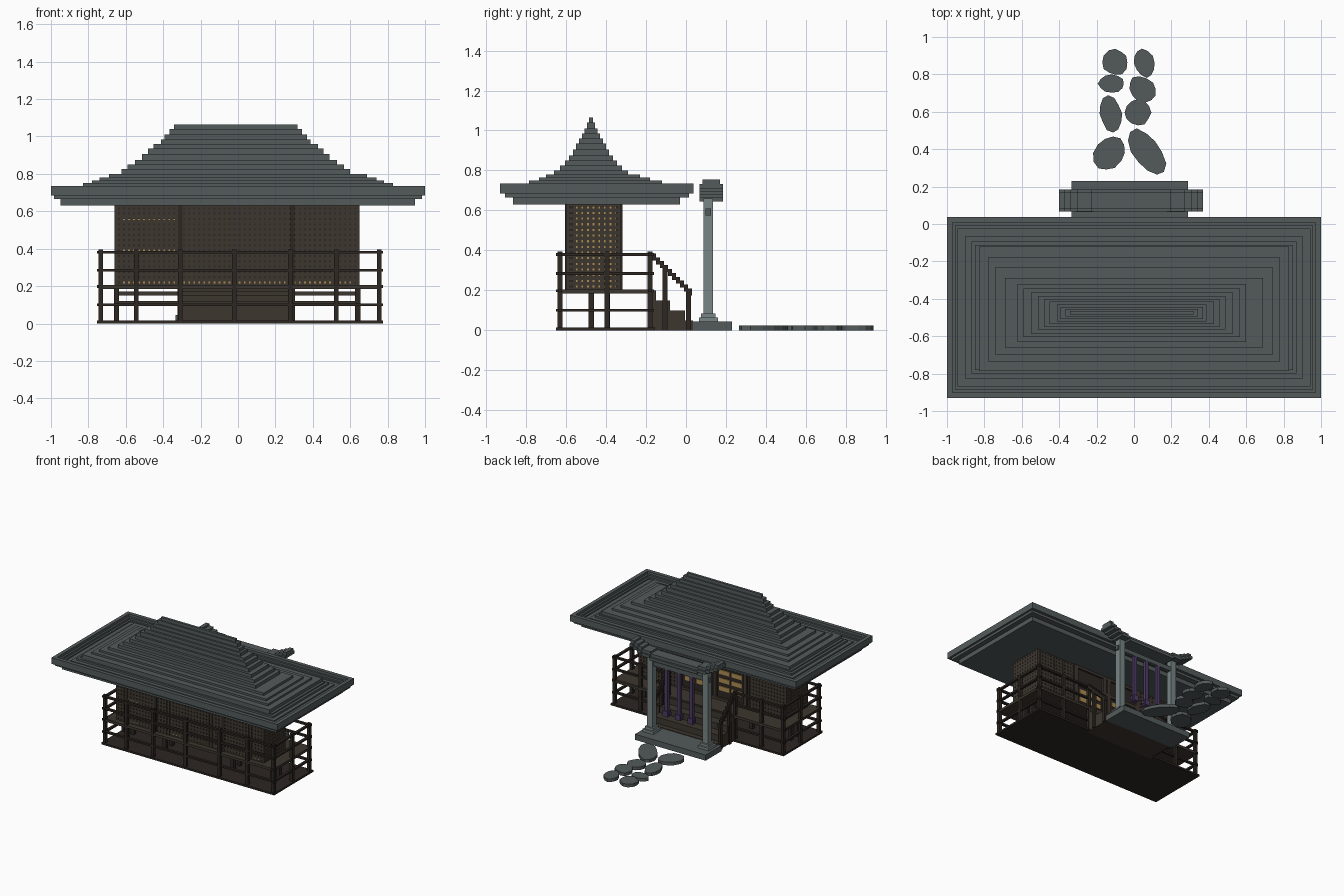
import bpy, bmesh, math, random

if "Cube" in bpy.data.objects:
    bpy.data.objects.remove(bpy.data.objects["Cube"])

random.seed(4)


def material(name, rgb):
    m = bpy.data.materials.new(name)
    m.diffuse_color = (*rgb, 1)
    m.use_nodes = True
    m.node_tree.nodes["Principled BSDF"].inputs["Base Color"].default_value = m.diffuse_color
    return m


ROOF = material("slate grey", (0.088, 0.104, 0.104))
PILLAR = material("pale stone", (0.19, 0.235, 0.235))
WOOD = material("brown wood", (0.047, 0.037, 0.028))
DARK = material("dark wood", (0.026, 0.02, 0.016))
GOLD = material("gold paper", (0.42, 0.27, 0.085))
PURPLE = material("purple cord", (0.075, 0.045, 0.13))


def finish(name, mat, bm):
    me = bpy.data.meshes.new(name)
    bmesh.ops.recalc_face_normals(bm, faces=bm.faces)
    bm.to_mesh(me)
    bm.free()
    me.materials.append(mat)
    ob = bpy.data.objects.new(name, me)
    bpy.context.collection.objects.link(ob)
    return ob


def part(name, mat, boxes):
    """One object made of boxes (x0, x1, y0, y1, z0, z1)."""
    bm = bmesh.new()
    for x0, x1, y0, y1, z0, z1 in boxes:
        cube = bmesh.ops.create_cube(bm, size=1)["verts"]
        for v in cube:
            v.co = ((x0, x1)[v.co.x > 0], (y0, y1)[v.co.y > 0], (z0, z1)[v.co.z > 0])
    return finish(name, mat, bm)


def frame(hx, y0, y1, w, z0, z1):
    """Four boxes forming a rectangular ring."""
    return [(-hx, hx, y0, y0 + w, z0, z1), (-hx, hx, y1 - w, y1, z0, z1),
            (-hx, -hx + w, y0 + w, y1 - w, z0, z1), (hx - w, hx, y0 + w, y1 - w, z0, z1)]


# eaves: stepped underside and a raised rim around a shallow gutter
eaves = [(-.95, .945, -.865, -.03, .63, .665), (-.985, .985, -.905, .015, .665, .69)]
for inset, w, top in [(0, .03, .735), (.03, .015, .715), (.045, .015, .70)]:
    eaves += frame(1 - inset, -.93 + inset, .037 - inset, w, .685, top)
for inset, top in [(.10, .70), (.13, .715), (.15, .725)]:
    eaves.append((-1 + inset, 1 - inset, -.93 + inset, .037 - inset, .685, top))
part("roof_eaves", ROOF, eaves)

# stepped roof, concave towards the ridge: half width, y range, top
tiers = [(.83, -.785, -.12, .75), (.78, -.735, -.18, .765), (.74, -.70, -.23, .78),
         (.69, -.66, -.29, .80), (.61, -.63, -.32, .825), (.58, -.605, -.345, .85),
         (.54, -.585, -.365, .875), (.50, -.565, -.385, .905), (.47, -.55, -.40, .935),
         (.44, -.535, -.415, .96), (.40, -.52, -.43, .985), (.38, -.507, -.443, 1.01),
         (.355, -.495, -.455, 1.04), (.33, -.485, -.465, 1.065)]
roof, base = [], .70
for hx, y0, y1, top in tiers:
    c = -.012 if hx < .65 else 0
    roof.append((c - hx, c + hx, y0, y1, base, top))
    base = top
part("roof_tiers", ROOF, roof)

# base slab, deck and body
part("base_slab", DARK, [(-.755, .775, -.65, -.155, 0, .015)])
part("deck", WOOD, [(-.745, .765, -.64, -.165, .185, .205)])
part("wall_core", DARK, [(-.652, .642, -.592, -.333, .2, .65)])

# lattice over the four walls
WX0, WX1, WY0, WY1 = -.66, .65, -.60, -.325


def steps(a, b, n):
    return [a + (b - a) * i / n for i in range(n + 1)]


def clear_of_door(x):
    return x < -.30 or x > .28


lattice = []
for x in steps(WX0 + .01, WX1 - .01, 48):
    lattice.append((x - .009, x + .009, WY0, WY0 + .008, .2, .64))
    if clear_of_door(x):
        lattice.append((x - .009, x + .009, WY1 - .008, WY1, .2, .64))
for y in steps(WY0 + .01, WY1 - .01, 9):
    for xa in (WX0, WX1 - .008):
        lattice.append((xa, xa + .008, y - .01, y + .01, .2, .64))
for z in steps(.205, .63, 15):
    za, zb = z - .009, z + .009
    lattice += [(WX0, WX1, WY0 + .001, WY0 + .008, za, zb),
                (WX0, -.30, WY1 - .008, WY1 - .001, za, zb), (.28, WX1, WY1 - .008, WY1 - .001, za, zb),
                (WX0 + .001, WX0 + .008, WY0, WY1, za, zb), (WX1 - .008, WX1 - .001, WY0, WY1, za, zb)]
part("wall_lattice", WOOD, lattice)

# gold paper glimpsed through the lattice
paper = [(-.655, -.651, -.57, -.35, .21, .62), (.641, .645, -.57, -.35, .21, .62)]
paper += [(-.62, x1, -.595, -.591, z, z + .018) for z, x1 in [(.21, .62), (.382, -.31), (.54, -.31)]]
part("lattice_paper", GOLD, paper)

# doorway: frame, panels and gold windows
part("door_frame", WOOD, [(x - .015, x + .015, -.335, -.318, .2, .64) for x in (-.30, -.03, .01, .28)]
     + [(-.30, .28, -.335, -.318, z, z + .025) for z in (.2, .47, .61)])
part("door_windows", GOLD, [(x, x + .09, -.335, -.327, z, z + .035)
                            for x in (-.265, -.155, .045, .15) for z in (.28, .345, .41)])
part("wall_posts", DARK, [(x - .012, x + .012, y - .008, y + .008, .2, .64)
                          for x in (-.31, .29) for y in (-.597, -.328)])

# veranda railing and supports
X0, X1, Y0, Y1 = -.735, .755, -.63, -.18
xs = [X0, -.545, -.31, -.02, .28, .525, X1]
posts = [(x, Y0) for x in xs] + [(x, Y1) for x in xs if x != -.02]
posts += [(x, y) for x in (X0, X1) for y in (-.395,)]
part("railing_posts", DARK, [(x - .012, x + .012, y - .012, y + .012, 0, .395) for x, y in posts])
rails = []
for z in (.38, .285, .198, .10, .008):
    a, b, e = z - .007, z + .007, .02
    rails += [(X0 - e, X1 + e, Y0 - .01, Y0 + .01, a, b),
              (X0 - e, -.31, Y1 - .01, Y1 + .01, a, b), (.29, X1 + e, Y1 - .01, Y1 + .01, a, b)]
    rails += [(x - .01, x + .01, Y0 - e, Y1 + e, a, b) for x in (X0, X1)]
part("railing_rails", DARK, rails)
part("under_posts", DARK, [(x - .014, x + .014, y - .014, y + .014, 0, .19)
                           for x in (-.65, -.31, .29, .64) for y in (-.475, -.395)])
part("under_beams", WOOD, [(-.65, .64, y - .01, y + .01, z - .01, z + .01)
                           for y, z in ((-.475, .11), (-.395, .16))])

# stairs with stepped handrails
part("stairs", WOOD, [(-.31, .29, -.19, y1, 0, z) for y1, z in
                      [(-.15, .2), (-.08, .15), (-.005, .10), (.035, .05)]])
hand = []
for x in (-.31, .29):
    hand += [(x - .012, x + .012, -.17 + i * .02, -.15 + i * .02, .35 - i * .0195, .385 - i * .0195)
             for i in range(10)]
    hand += [(x - .012, x + .012, -.118, -.093, 0, .32), (x - .012, x + .012, .0, .024, 0, .21)]
part("stair_handrails", DARK, hand)

# gate: plinth, pillars, tie beam and upturned lintel
part("gate_plinth", ROOF, [(-.335, .29, .03, .23, 0, .045)])
gate_x = (-.265, .225)
part("gate_pillars", PILLAR, [(x - .024, x + .024, .088, .136, .04, .66) for x in gate_x])
part("pillar_feet", PILLAR, [(x - r, x + r, .112 - r, .112 + r, .04, z)
                             for x in gate_x for r, z in ((.048, .065), (.036, .085))])
part("gate_tie_beam", ROOF, [(-.30, .26, .098, .126, .575, .61)])
lintel = []
C = -.016
ends = [.21, .285, .32, .355, .386]
for i, r in enumerate(ends):
    z = .645 + i * .016
    spans = [(C - r, C + r)] if i == 0 else [(C - r, C - ends[i - 1]), (C + ends[i - 1], C + r)]
    for a, b in spans:
        lintel += [(a, b, .068, .185, z, z + .022), (a, b, .082, .17, z + .02, z + .046)]
part("gate_lintel", ROOF, lintel)

# hanging cords with bells
cord_x = (-.13, -.02, .09)
part("cords", PURPLE, [(x - .013, x + .013, .099, .125, .22, .59) for x in cord_x])
part("bells", PURPLE, [b for x in cord_x for b in ((x - .022, x + .022, .09, .134, .20, .245),
                                                  (x - .03, x + .03, .1, .124, .212, .235))])

# stepping stones: centre, radii, lean
stones = [(-.13, .38, .092, .093, .2), (.07, .385, .105, .12, -.5), (-.125, .59, .065, .097, -.2),
          (.02, .595, .07, .07, 0), (-.12, .75, .07, .05, 0), (.045, .72, .08, .07, -.2),
          (-.1, .865, .068, .07, 0), (.055, .86, .062, .075, -.2)]
for i, (cx, cy, rx, ry, lean) in enumerate(stones):
    bm = bmesh.new()
    ring = []
    for k in range(12):
        t = math.tau * k / 12
        j = random.uniform(.92, 1.06)
        s = math.sin(t) * j
        ring.append(bm.verts.new((cx + rx * (math.cos(t) * j * (1 - abs(lean) * .4) + lean * s), cy + ry * s, 0)))
    face = bm.faces.new(ring)
    top = bmesh.ops.extrude_face_region(bm, geom=[face])["geom"]
    for v in top:
        if isinstance(v, bmesh.types.BMVert):
            v.co.z = .025
    if not any(f.normal.z < 0 and len(f.verts) == 12 for f in bm.faces) and len([f for f in bm.faces if len(f.verts) == 12]) < 2:
        bm.faces.new(ring)
    finish(f"stepping_stone_{i + 1}", ROOF, bm)
